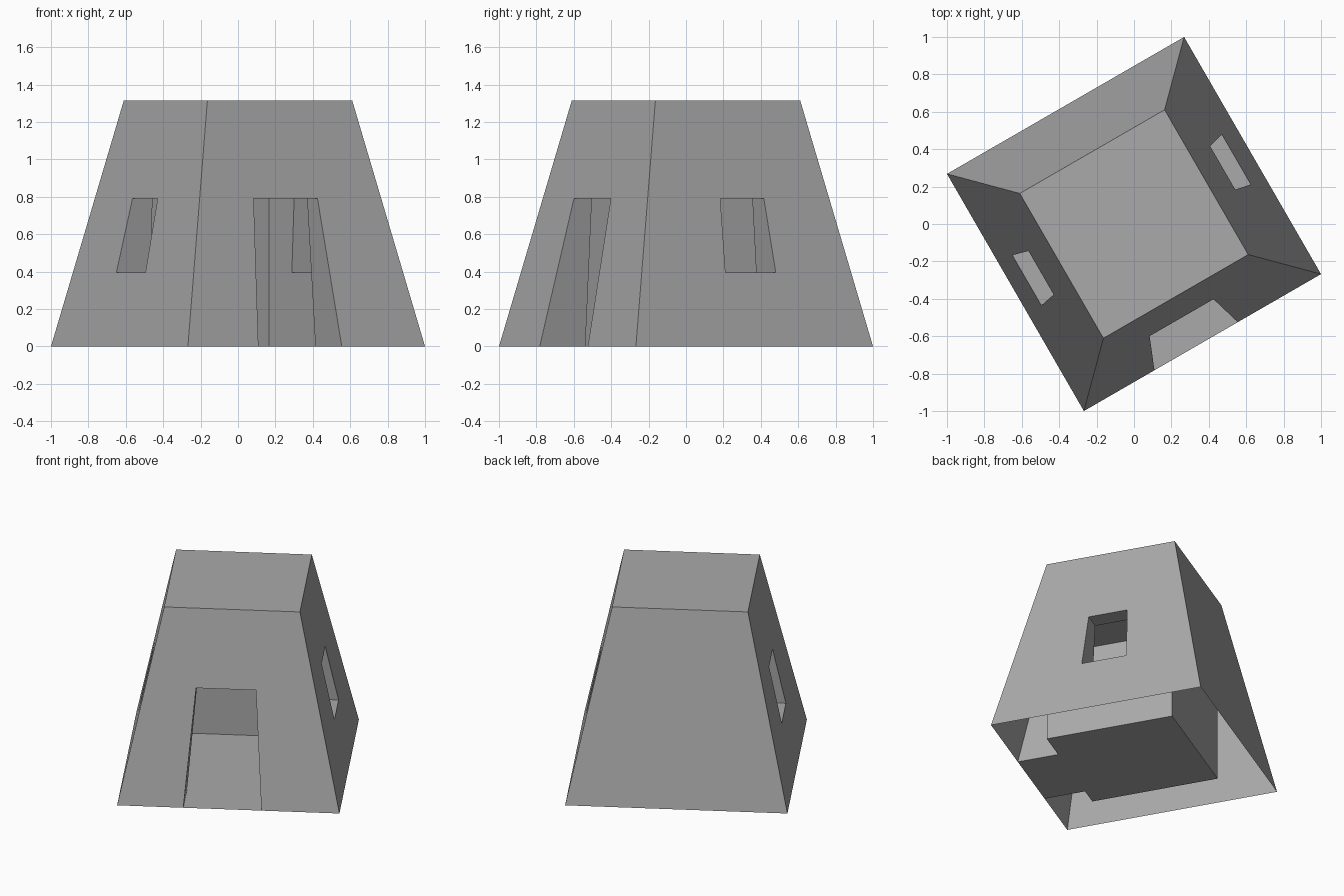
import bpy, bmesh
from math import radians
from mathutils import Matrix, Vector

cube = bpy.data.objects.get("Cube")
if cube:
    bpy.data.objects.remove(cube)

BASE, TOP, HEIGHT = 0.732, 0.447, 1.315    # half widths and height of the tapered hut
CEILING = 1.17
ROOM = [0.45, 0.437, 0.425, 0.437]         # room wall distances: front, +x, back, -x
LOW, HIGH = 0.394, 0.79

# openings per side: left and right as fractions of the half width, sill, head
OPENINGS = {0: (-0.405, 0.298, 0.0, HIGH),
            1: (-0.2, 0.28, LOW, HIGH),
            3: (-0.28, 0.2, LOW, HIGH)}

bm = bmesh.new()


def half(z):
    return BASE + (TOP - BASE) * z / HEIGHT


def point(side, along, out, z):
    return Matrix.Rotation(radians(90 * side), 3, 'Z') @ Vector((along, -out, z))


def face(points):
    return bm.faces.new([bm.verts.new(p) for p in points])


def strip(a, b, skip_bottom=False):
    """Join two four-point loops; index 0 is the bottom edge."""
    for i in range(1 if skip_bottom else 0, 4):
        j = (i + 1) % 4
        face([a[i], a[j], b[j], b[i]])


for side in range(4):
    # sloping outer wall and upright room wall
    outer = [point(side, s * half(z), half(z), z)
             for s, z in ((-1, 0), (1, 0), (1, HEIGHT), (-1, HEIGHT))]
    d, lo, hi = ROOM[side], -ROOM[side - 1], ROOM[(side + 1) % 4]
    inner = [point(side, a, d, z)
             for a, z in ((lo, 0), (hi, 0), (hi, CEILING), (lo, CEILING))]
    if side not in OPENINGS:
        face(outer)
        face(inner[::-1])
        continue

    # doorway or window: holes in both walls joined by a tunnel
    left, right, sill, head = OPENINGS[side]
    corners = ((left, sill), (right, sill), (right, head), (left, head))
    hole_out = [point(side, s * half(z), half(z), z) for s, z in corners]
    hole_in = [point(side, s * half(z), d, z) for s, z in corners]
    door = sill == 0
    strip(outer, hole_out, door)
    strip(hole_out, hole_in, door)
    strip(hole_in, inner, door)
    if door:
        threshold = [hole_in[0], hole_out[0], hole_out[1], hole_in[1]]

# roof, room ceiling, and room floor running out through the doorway
face([point(k, TOP, TOP, HEIGHT) for k in range(4)])
room = [point(k, ROOM[(k + 1) % 4], ROOM[k], 0) for k in range(4)]
face([p + Vector((0, 0, CEILING)) for p in room][::-1])
face([room[3]] + threshold + room[:3])

bmesh.ops.remove_doubles(bm, verts=bm.verts, dist=0.0005)
bmesh.ops.recalc_face_normals(bm, faces=bm.faces)
bm.transform(Matrix.Rotation(radians(30), 4, 'Z'))

mesh = bpy.data.meshes.new("hut_shell")
bm.to_mesh(mesh)
bm.free()
hut = bpy.data.objects.new("hut_shell", mesh)
bpy.context.collection.objects.link(hut)

# plain grey
grey = bpy.data.materials.new("plain_grey")
grey.use_nodes = True
colour = (0.4, 0.4, 0.4, 1)
grey.diffuse_color = colour
grey.node_tree.nodes["Principled BSDF"].inputs["Base Color"].default_value = colour
mesh.materials.append(grey)
